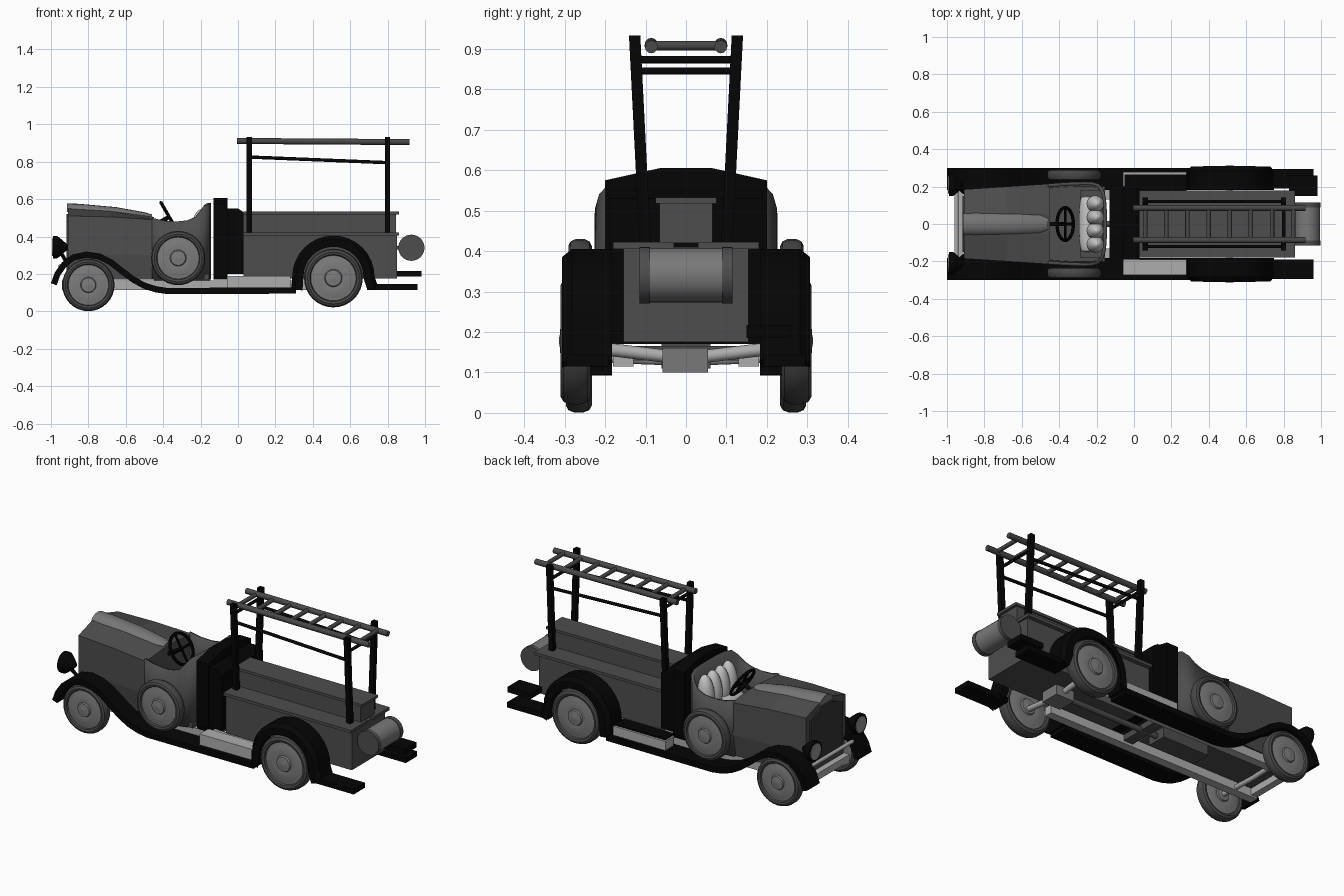
import bpy, bmesh, math
from mathutils import Vector

if "Cube" in bpy.data.objects:
    bpy.data.objects.remove(bpy.data.objects["Cube"])

def mat(name, v):
    m = bpy.data.materials.new(name)
    m.diffuse_color = (v, v, v, 1)
    m.use_nodes = True
    m.node_tree.nodes["Principled BSDF"].inputs["Base Color"].default_value = m.diffuse_color
    return m

BODY = mat("body grey", 0.075)
BLACK = mat("black", 0.0015)
STRIP = mat("bonnet strip grey", 0.18)
TYRE = mat("tyre grey", 0.065)
DISC = mat("wheel disc grey", 0.2)
METAL = mat("pale metal", 0.42)
SEAT = mat("seat leather", 0.55)
DRUM = mat("reel drum grey", 0.19)
GRILLE = mat("grille dark", 0.035)
GLASS = mat("lamp glass", 0.3)

def loft(name, rings, m, cap=True, smooth=None, closed=True):
    """Skin a list of equal-length point rings."""
    bm = bmesh.new()
    vs = [[bm.verts.new(p) for p in r] for r in rings]
    n = len(rings[0])
    for a, b in zip(vs, vs[1:]):
        for i in range(n if closed else n - 1):
            j = (i + 1) % n
            bm.faces.new((a[i], a[j], b[j], b[i]))
    if cap:
        bm.faces.new(vs[0])
        bm.faces.new(vs[-1])
    bmesh.ops.recalc_face_normals(bm, faces=bm.faces)
    me = bpy.data.meshes.new(name)
    bm.to_mesh(me)
    bm.free()
    me.materials.append(m)
    o = bpy.data.objects.new(name, me)
    bpy.context.collection.objects.link(o)
    if smooth:
        bpy.ops.object.select_all(action='DESELECT')
        o.select_set(True)
        bpy.context.view_layer.objects.active = o
        bpy.ops.object.shade_smooth_by_angle(angle=math.radians(smooth))
    return o

def box(name, x0, x1, y0, y1, z0, z1, m):
    return loft(name, [[(x, y0, z0), (x, y1, z0), (x, y1, z1), (x, y0, z1)] for x in (x0, x1)], m)

def section(name, pts, x0, x1, m):
    """Mirrored half profile (y, z) pushed along x."""
    ring = pts + [(-y, z) for y, z in reversed(pts)]
    return loft(name, [[(x, y, z) for y, z in ring] for x in (x0, x1)], m)

def ribbon(name, path, y0, y1, t, m, drop=.0):
    """Crowned sheet of thickness t following an x-z path; its outer edge y1 drops."""
    rings = []
    ye = y1 + (y0 - y1) * .2
    for i, (x, z) in enumerate(path):
        a, b = path[max(i - 1, 0)], path[min(i + 1, len(path) - 1)]
        d = Vector((b[0] - a[0], b[1] - a[1])).normalized()
        sec = [(y0, t / 2), (ye, t / 2), (y1, t / 2 - drop), (y1, -t / 2 - drop), (ye, -t / 2), (y0, -t / 2)]
        rings.append([(x - d.y * h, y, z + d.x * h) for y, h in sec])
    return loft(name, rings, m, smooth=30)

def lathe(name, prof, origin, axis, m, cap=True, n=32):
    """Spin (radius, offset) pairs round an axis."""
    q = Vector(axis).to_track_quat('Z', 'Y')
    rings = [[Vector(origin) + q @ Vector((r * math.cos(k * math.tau / n), r * math.sin(k * math.tau / n), h))
              for k in range(n)] for r, h in prof]
    return loft(name, rings, m, cap=cap, smooth=35)

def rod(name, a, b, r, m, n=12):
    d = Vector(b) - Vector(a)
    return lathe(name, [(r, 0), (r, d.length)], a, d, m, n=n)

def wheel(name, x, z, y, R, w):
    half = [(.77, .6), (.8, .9), (.88, 1), (.96, .8), (1, .35)]
    tyre = [(R * r, -w * h) for r, h in half] + [(R * r, w * h) for r, h in reversed(half)]
    lathe(name + "_tyre", tyre, (x, y, z), (0, 1, 0), TYRE, cap=False)
    half = [(.05, 1.1), (.1, 1.05), (.27, 1.0), (.3, .75), (.5, .85), (.66, .65), (.78, .6)]
    disc = [(R * r, -w * h) for r, h in half] + [(R * r, w * h) for r, h in reversed(half)]
    lathe(name + "_disc", disc, (x, y, z), (0, 1, 0), DISC)

# bonnet with raised centre strip and radiator
def bonnet_ring(x, w, zs, zt):
    half = [(w - .02, .17), (w, .3), (w, zs), (.055, zt)]
    return [(x, y, z) for y, z in half + [(-y, z) for y, z in reversed(half)]]
loft("bonnet", [bonnet_ring(-.91, .185, .51, .55), bonnet_ring(-.68, .2, .505, .535),
                bonnet_ring(-.45, .215, .49, .505)], BODY)
def hump(x, w, z, h):
    return [(x, w * math.cos(k * math.pi / 10), z + h * math.sin(k * math.pi / 10)) for k in range(11)]
loft("bonnet_strip", [hump(-.915, .062, .53, .047), hump(-.85, .062, .53, .045), hump(-.65, .06, .515, .042),
                      hump(-.5, .056, .49, .04), hump(-.46, .04, .485, .033)], STRIP, smooth=40)
section("radiator_grille", [(.14, .22), (.15, .3), (.15, .48), (.05, .52)], -.918, -.90, GRILLE)

# open driver tub: walls follow a U plan with a varying rim height
half = [(-.46, .215, .50), (-.40, .22, .485), (-.33, .224, .48), (-.27, .226, .487), (-.225, .225, .505),
        (-.19, .215, .54), (-.165, .19, .568), (-.15, .14, .577), (-.145, .07, .578)]
plan = half + [(x, -y, z) for x, y, z in reversed(half)]
tub = loft("driver_tub", [[(x, y * .97, .17) for x, y, z in plan], [(x, y, .34) for x, y, z in plan],
                          [(x, y, z) for x, y, z in plan]], BODY, cap=False, smooth=40, closed=False)
sol = tub.modifiers.new("thickness", 'SOLIDIFY')
sol.thickness = .018
sol.offset = -1
box("tub_floor", -.46, -.155, -.2, .2, .17, .2, BODY)
box("seat_base", -.29, -.165, -.18, .18, .2, .34, BODY)

# seat cushion and backrest rolls
for k in range(4):
    y = -.108 + k * .072
    prof = [(max(.004, .046 * math.sin(a * math.pi / 12)), -.11 * math.cos(a * math.pi / 12)) for a in range(13)]
    lathe("seat_back_roll", prof, (-.207, y, .435), (.1, 0, 1), SEAT, n=16)
prof = [(max(.004, .045 * math.sin(a * math.pi / 12) ** .3), -.15 * math.cos(a * math.pi / 12)) for a in range(13)]
lathe("seat_cushion", prof, (-.25, 0, .34), (0, 1, 0), SEAT, n=16)

# steering wheel
c, nrm = Vector((-.368, 0, .505)), Vector((.87, 0, .5))
bpy.ops.mesh.primitive_torus_add(major_radius=.088, minor_radius=.009, major_segments=28, minor_segments=8,
                                 location=c, rotation=nrm.to_track_quat('Z', 'Y').to_euler())
bpy.context.object.name = "steering_wheel"
bpy.context.object.data.materials.append(BLACK)
rod("steering_column", c, c - nrm * .12, .012, BLACK)
for k in range(4):
    d = nrm.to_track_quat('Z', 'Y') @ Vector((math.cos(k * math.pi / 2), math.sin(k * math.pi / 2), 0)) * .085
    rod("steering_spoke", c, c + d, .007, BLACK, 8)

# black locker behind the seat
section("locker", [(.19, .17), (.2, .2), (.2, .575), (.065, .605)], -.13, -.055, BLACK)
loft("rear_locker", [[(x, y, z) for x, z in [(-.055, .2), (.03, .2), (.03, .53), (0, .55), (-.055, .55)]]
                     for y in (-.19, .19)], BLACK)

# rear body, ledge and long top box
box("rear_body", .03, .85, -.155, .155, .175, .41, BODY)
for s in (-1, 1):
    box("body_ledge", .03, .862, *sorted((s * .03, s * .18)), .405, .422, BODY)
box("top_box", .03, .845, -.065, .065, .42, .525, BODY)
box("top_box_lid", .03, .86, -.075, .075, .518, .533, BODY)

# ladder rack
for x, zc in ((.06, .873), (.80, .845)):
    for s in (-1, 1):
        loft("rack_post", [[(x + a * .014, s * y + b * .014, z) for a, b in ((-1, -1), (1, -1), (1, 1), (-1, 1))]
                           for y, z in ((.1, .40), (.127, .933))], BLACK)
    rod("rack_crossbar", (x, -.125, zc), (x, .125, zc), .009, BLACK)
for s in (-1, 1):
    rod("rack_rail", (.06, s * .12, .825), (.80, s * .12, .795), .009, BLACK)
    rod("ladder_rail", (-.005, s * .086, .911), (.918, s * .086, .905), .016, TYRE)
for k in range(8):
    rod("ladder_rung", (.06 + k * .113, -.083, .908), (.06 + k * .113, .083, .908), .012, TYRE)

# hose reel
lathe("hose_drum", [(.067, -.09), (.067, .09)], (.927, 0, .34), (0, 1, 0), DRUM)
for s in (-1, 1):
    lathe("reel_flange", [(.07, 0), (.07, .026)], (.927, s * .102 - .013, .34), (0, 1, 0), BODY)
box("reel_bracket", .845, .9, -.085, .085, .33, .35, BODY)

# wheels, wings, lamps and steps on both sides
front_path = [(-.985, .145), (-.965, .2), (-.93, .25), (-.88, .288), (-.81, .303), (-.74, .293), (-.68, .262),
              (-.62, .215), (-.56, .17), (-.5, .137), (-.44, .118), (-.38, .109), (.31, .111)]
arch = [(.305, .115)] + [(.51 - .2 * math.cos(a * math.pi / 16), .185 + .2 * math.sin(a * math.pi / 16))
                         for a in range(17)] + [(.73, .125)]
for s in (-1, 1):
    wheel("front_wheel", -.80, .141, s * .265, .14, .032)
    wheel("rear_wheel", .51, .178, s * .273, .157, .037)
    wheel("spare_wheel", -.32, .285, s * .262, .145, .029)
    ribbon("front_wing", front_path, s * .183, s * .3, .033, BLACK)
    ribbon("rear_wing", arch, s * .183, s * .307, .04, BLACK, .02)
    box("rear_step", .69, .96, *sorted((s * .19, s * .295)), .115, .145, BLACK)
    lathe("headlamp", [(.012, .08), (.03, .06), (.055, .03), (.06, .022), (.06, 0)], (-.99, s * .21, .343),
          (1, 0, 0), BLACK, n=24)
    lathe("lamp_glass", [(.046, 0), (.046, .006)], (-.994, s * .21, .343), (1, 0, 0), GLASS, n=24)
    rod("lamp_stay", (-.95, s * .21, .32), (-.91, s * .17, .25), .01, BLACK)
    # chassis rails
    box("chassis_rail", -.94, .45, *sorted((s * .13, s * .18)), .115, .165, METAL)
    rod("half_axle", (.51, s * .05, .14), (.51, s * .26, .165), .016, METAL)
    rod("front_axle", (-.80, 0, .13), (-.80, s * .26, .14), .014, METAL)
box("upper_rear_step", .83, .98, .15, .26, .185, .217, BLACK)

# running board tool boxes
box("tool_box", -.06, .28, -.272, -.19, .125, .19, METAL)
box("tool_box", -.06, .28, .2, .278, .125, .18, METAL)
box("tool_box_lid", -.05, .28, .18, .265, .18, .188, BLACK)

# front bar, cross members and gearbox
rod("front_bar", (-.95, -.19, .24), (-.95, .19, .24), .011, METAL)
box("front_cross_member", -.94, -.90, -.17, .17, .125, .165, METAL)
box("middle_cross_member", -.1, -.04, -.16, .16, .13, .165, BODY)
box("gearbox", -.45, -.15, -.06, .06, .11, .18, BODY)
rod("drive_shaft", (-.2, 0, .14), (.5, 0, .14), .016, BODY)
box("rear_differential", .45, .57, -.058, .055, .1, .16, DRUM)
